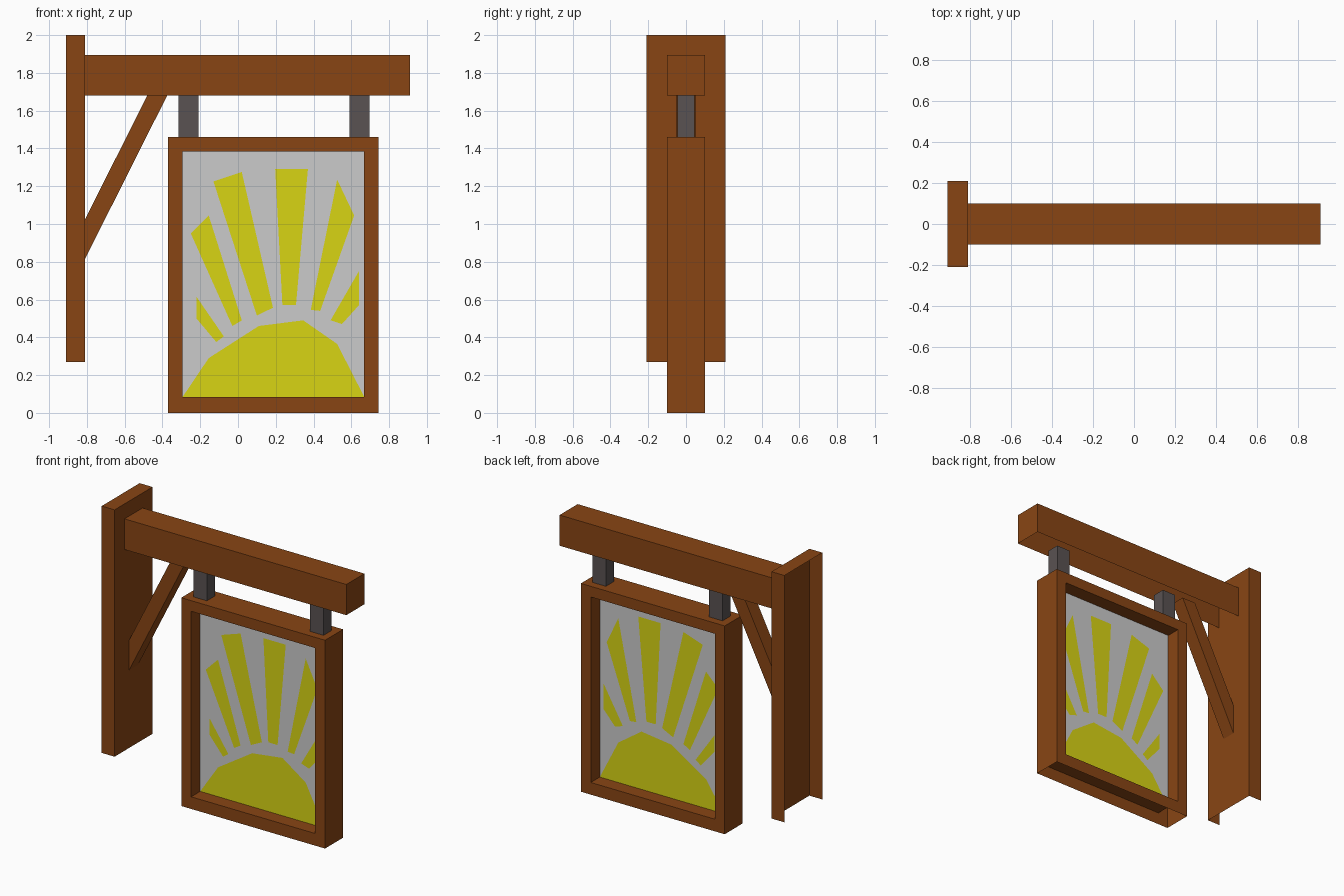
import bpy, bmesh
from mathutils import Vector
from mathutils.geometry import tessellate_polygon

if "Cube" in bpy.data.objects:
    bpy.data.objects.remove(bpy.data.objects["Cube"])


def material(name, rgb):
    m = bpy.data.materials.new(name)
    m.diffuse_color = (*rgb, 1)
    m.use_nodes = True
    m.node_tree.nodes["Principled BSDF"].inputs["Base Color"].default_value = m.diffuse_color
    return m


WOOD = material("wood", (0.25, 0.06, 0.007))
IRON = material("iron", (0.10, 0.085, 0.085))
YELLOW = material("yellow_paint", (0.69, 0.66, 0.007))


def finish(name, bm, mat=None):
    mesh = bpy.data.meshes.new(name)
    bm.to_mesh(mesh)
    bm.free()
    if mat:
        mesh.materials.append(mat)
    obj = bpy.data.objects.new(name, mesh)
    bpy.context.collection.objects.link(obj)
    return obj


def box(name, x, y, z, mat, open_sides=()):
    """Box between the x, y, z ranges, without the faces pointing along open_sides."""
    bm = bmesh.new()
    bmesh.ops.create_cube(bm, size=1)
    bm.normal_update()
    gone = [f for f in bm.faces if any(f.normal.dot(Vector(d)) > 0.9 for d in open_sides)]
    bmesh.ops.delete(bm, geom=gone, context='FACES')
    for v in bm.verts:
        v.co = [lo + (c + 0.5) * (hi - lo) for c, (lo, hi) in zip(v.co, (x, y, z))]
    return finish(name, bm, mat)


def flat_shape(name, outlines, mat=None):
    """Flat sheet at y = 0; in each group the first outline is filled, the rest are holes."""
    bm = bmesh.new()
    for group in outlines:
        loops = [[Vector((px, pz, 0)) for px, pz in loop] for loop in group]
        verts = [bm.verts.new((p.x, 0, p.y)) for loop in loops for p in loop]
        for tri in tessellate_polygon(loops):
            bm.faces.new([verts[i] for i in tri])
    bm.normal_update()
    for f in bm.faces:
        if f.normal.y > 0:
            f.normal_flip()
    return finish(name, bm, mat)


LEFT, DOWN, UP = (-1, 0, 0), (0, 0, -1), (0, 0, 1)

# Wall post (open at the wall and bottom) and beam (open underneath)
box("wall_post", (-0.91, -0.81), (-0.21, 0.21), (0.27, 2.0), WOOD, (LEFT, DOWN))
box("beam", (-0.81, 0.91), (-0.1, 0.1), (1.68, 1.895), WOOD, (LEFT, DOWN))

# Diagonal brace
bm = bmesh.new()
profile = [(-0.81, 0.815), (-0.375, 1.68), (-0.48, 1.68), (-0.81, 1.025)]
front = [bm.verts.new((px, -0.05, pz)) for px, pz in profile]
back = [bm.verts.new((px, 0.05, pz)) for px, pz in profile]
bm.faces.new(front)
bm.faces.new(back[::-1])
for i in (0, 2):
    bm.faces.new((front[i + 1], front[i], back[i], back[i + 1]))
finish("brace", bm, WOOD)

# Hangers between beam and sign
for side, x0 in (("left", -0.315), ("right", 0.59)):
    box(f"{side}_hanger", (x0, x0 + 0.105), (-0.045, 0.045), (1.46, 1.68), IRON, (UP, DOWN))

# Sign frame, open underneath
bm = bmesh.new()


def corners(x0, x1, z0, z1, y):
    return [bm.verts.new((px, y, pz)) for px, pz in ((x0, z0), (x1, z0), (x1, z1), (x0, z1))]


OUTER, INNER = (-0.37, 0.745, 0, 1.46), (-0.293, 0.668, 0.085, 1.385)
of, ob = corners(*OUTER, -0.1), corners(*OUTER, 0.1)
nf, nb = corners(*INNER, -0.1), corners(*INNER, 0.1)
for i in range(4):
    j = (i + 1) % 4
    bm.faces.new((of[i], of[j], nf[j], nf[i]))
    bm.faces.new((ob[j], ob[i], nb[i], nb[j]))
    bm.faces.new((nf[i], nf[j], nb[j], nb[i]))
    if i:
        bm.faces.new((of[j], of[i], ob[i], ob[j]))
finish("sign_frame", bm, WOOD)

# Rising sun and its rays, fitted into cut-outs of the grey panel
sun = [(-0.293, 0.085), (-0.155, 0.29), (0.11, 0.46), (0.345, 0.49), (0.525, 0.365), (0.668, 0.085)]
rays = [
    [(-0.22, 0.615), (-0.075, 0.405), (-0.115, 0.375), (-0.22, 0.50)],
    [(-0.25, 0.95), (-0.155, 1.045), (0.02, 0.49), (-0.03, 0.46)],
    [(-0.13, 1.225), (0.02, 1.275), (0.185, 0.557), (0.10, 0.515)],
    [(0.197, 1.29), (0.37, 1.29), (0.307, 0.57), (0.235, 0.57)],
    [(0.525, 1.235), (0.615, 1.045), (0.435, 0.54), (0.385, 0.545)],
    [(0.64, 0.75), (0.64, 0.57), (0.55, 0.47), (0.49, 0.49)],
]
flat_shape("sun_and_rays", [[sun]] + [[r] for r in rays], YELLOW)
flat_shape("sign_panel", [[sun + [(0.668, 1.385), (-0.293, 1.385)]] + rays])
